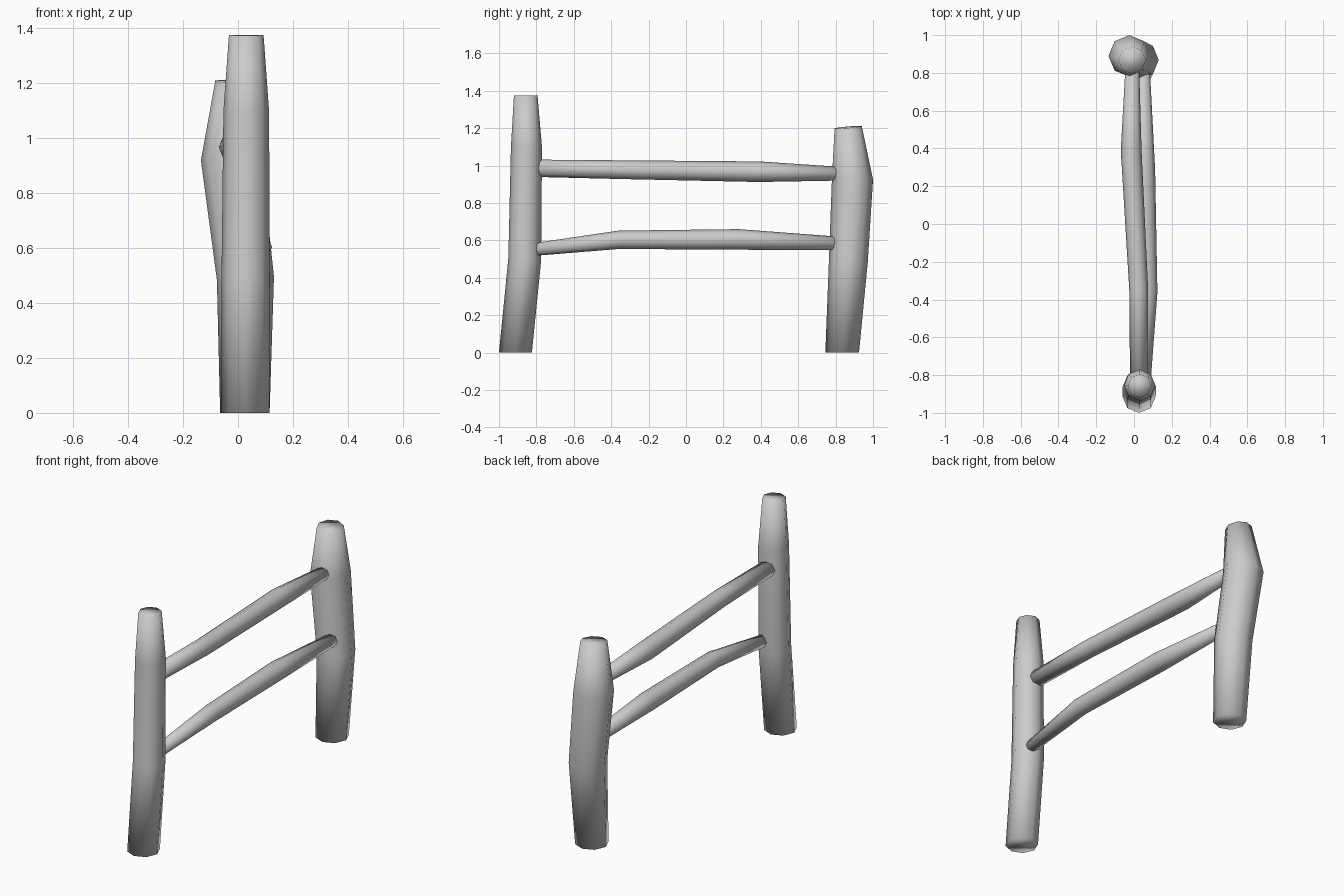
import bpy, bmesh, math
from mathutils import Vector

if "Cube" in bpy.data.objects:
    bpy.data.objects.remove(bpy.data.objects["Cube"])

SIDES = 8


def loft(name, rings, side_axis, flat_base=False):
    """Closed tapered log through (x, y, z, radius) rings."""
    pts = [Vector(r[:3]) for r in rings]
    last = len(pts) - 1
    bm = bmesh.new()
    loops = []
    for i, (p, r) in enumerate(zip(pts, rings)):
        t = (pts[min(i + 1, last)] - pts[max(i - 1, 0)]).normalized()
        if flat_base and i == 0:
            t = Vector((0, 0, 1))
        u = (side_axis - t * side_axis.dot(t)).normalized()
        v = t.cross(u)
        loops.append([bm.verts.new(p + r[3] * (u * math.cos(a) + v * math.sin(a)))
                      for a in (2 * math.pi * k / SIDES for k in range(SIDES))])
    for a, b in zip(loops, loops[1:]):
        for k in range(SIDES):
            n = (k + 1) % SIDES
            bm.faces.new((a[k], a[n], b[n], b[k]))
    bm.faces.new(loops[0][::-1])
    bm.faces.new(loops[-1])
    for f in bm.faces:
        f.smooth = True
    mesh = bpy.data.meshes.new(name)
    bm.to_mesh(mesh)
    bm.free()
    obj = bpy.data.objects.new(name, mesh)
    bpy.context.collection.objects.link(obj)
    return obj


X = Vector((1, 0, 0))

# Upright posts
loft("front_post", [(0.027, -0.912, 0, 0.088), (0.028, -0.862, 0.50, 0.088),
                    (0.03, -0.853, 1.10, 0.083), (0.03, -0.857, 1.375, 0.063)], X, True)
loft("back_post", [(0.025, 0.835, 0, 0.09), (0.027, 0.868, 0.49, 0.104),
                   (-0.025, 0.89, 0.925, 0.11), (-0.01, 0.867, 1.205, 0.073)], X, True)

# Horizontal rails, ends buried in the posts
loft("upper_rail", [(0.025, -0.84, 0.986, 0.046), (0.025, -0.35, 0.978, 0.050),
                    (-0.015, 0.39, 0.967, 0.055), (-0.009, 0.84, 0.956, 0.036)], X)
loft("lower_rail", [(0.055, -0.84, 0.548, 0.033), (0.075, -0.36, 0.603, 0.049),
                    (0.057, 0.28, 0.605, 0.055), (0.048, 0.84, 0.583, 0.035)], X)
